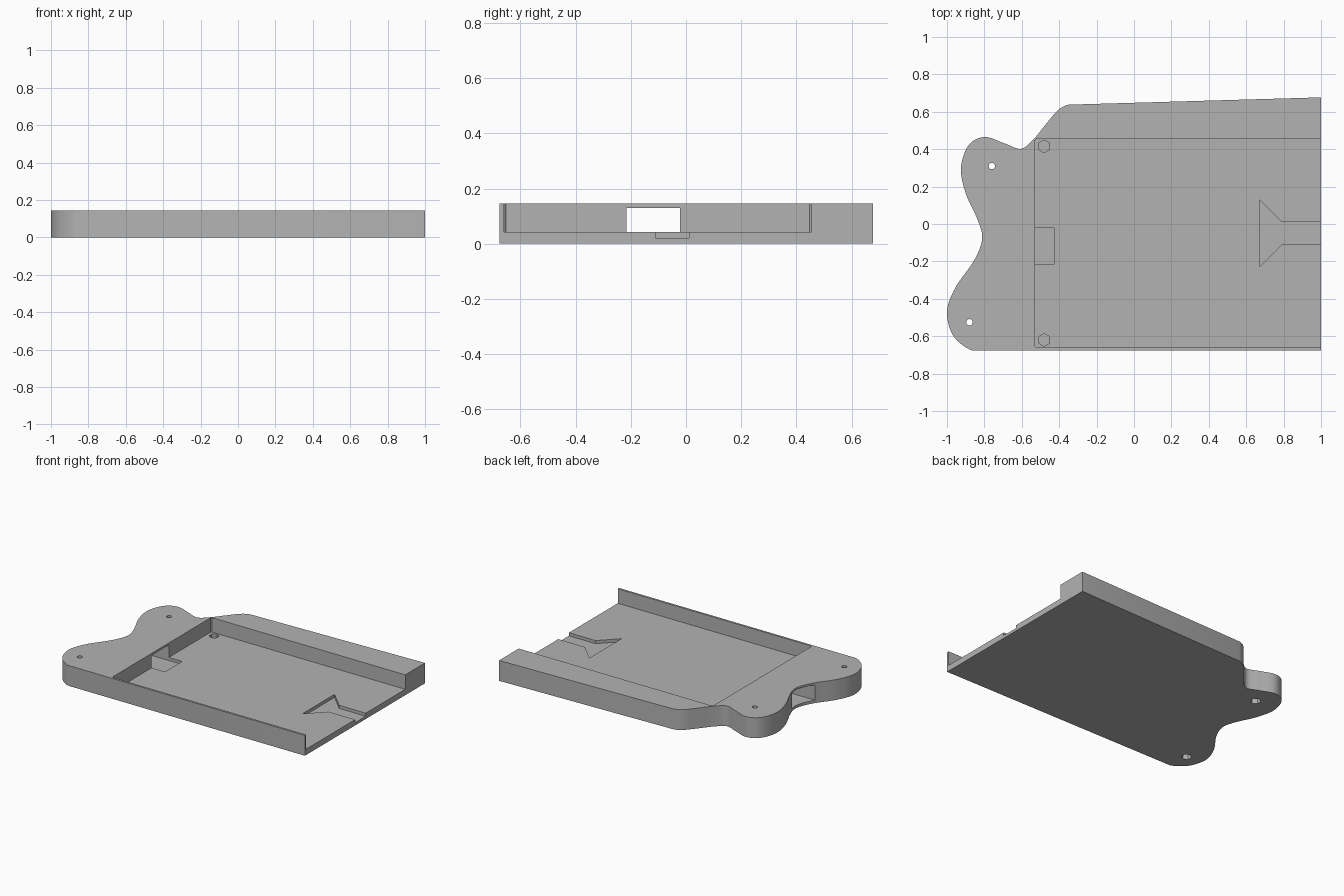
import bpy, bmesh, math
from mathutils import Vector

default = bpy.data.objects.get("Cube")
if default:
    bpy.data.objects.remove(default, do_unlink=True)

HEIGHT, FLOOR, RECESS = 0.145, 0.042, 0.02

grey = bpy.data.materials.new("plain grey")
grey.use_nodes = True
grey.diffuse_color = (0.45, 0.45, 0.45, 1)
grey.node_tree.nodes["Principled BSDF"].inputs["Base Color"].default_value = (0.45, 0.45, 0.45, 1)


def prism(name, points, z0, z1):
    """Extrude a flat outline from z0 to z1."""
    bm = bmesh.new()
    face = bm.faces.new([bm.verts.new((p[0], p[1], z0)) for p in points])
    top = bmesh.ops.extrude_face_region(bm, geom=[face])["geom"]
    bmesh.ops.translate(bm, vec=(0, 0, z1 - z0),
                        verts=[v for v in top if isinstance(v, bmesh.types.BMVert)])
    bmesh.ops.recalc_face_normals(bm, faces=bm.faces)
    mesh = bpy.data.meshes.new(name)
    bm.to_mesh(mesh)
    bm.free()
    mesh.materials.append(grey)
    obj = bpy.data.objects.new(name, mesh)
    bpy.context.collection.objects.link(obj)
    return obj


def spline(pts, steps=8):
    """Smooth curve through all points but the first and last, which set the end directions."""
    out = []
    for a, b, c, d in zip(pts, pts[1:], pts[2:], pts[3:]):
        a, b, c, d = map(Vector, (a, b, c, d))
        for i in range(steps):
            t = i / steps
            out.append(0.5 * (2 * b + (c - a) * t + (2 * a - 5 * b + 4 * c - d) * t ** 2
                              + (3 * b - a - 3 * c + d) * t ** 3))
    return out + [Vector(pts[-2])]


def ngon(x, y, r, n):
    return [(x + r * math.sin(math.tau * i / n), y + r * math.cos(math.tau * i / n)) for i in range(n)]


def rect(x0, x1, y0, y1):
    return [(x0, y0), (x1, y0), (x1, y1), (x0, y1)]


def cut(points, z0, z1):
    """Subtract a prism from the tray."""
    cutter = prism("cutter", points, z0, z1)
    cutter.hide_render = True
    mod = tray.modifiers.new("cut", "BOOLEAN")
    mod.operation, mod.solver, mod.object = "DIFFERENCE", "EXACT", cutter
    bpy.context.view_layer.objects.active = tray
    bpy.ops.object.modifier_apply(modifier=mod.name)
    bpy.data.objects.remove(cutter, do_unlink=True)


# Tray body with a wavy end
wave = spline([(-0.3, 0.64), (-0.35, 0.638), (-0.405, 0.61), (-0.47, 0.535), (-0.54, 0.45),
               (-0.605, 0.402), (-0.69, 0.43), (-0.8, 0.465), (-0.885, 0.42), (-0.925, 0.3),
               (-0.9, 0.165), (-0.835, 0.02), (-0.812, -0.08), (-0.855, -0.195), (-0.955, -0.34),
               (-1, -0.47), (-0.965, -0.6), (-0.87, -0.675), (-0.8, -0.675)])
tray = prism("tray", [(1, 0.677)] + wave + [(1, -0.675)], 0, HEIGHT)

# Main pocket, open at one end, with small corner bevels
cut([(1.1, 0.455), (-0.522, 0.455), (-0.53, 0.447), (-0.53, -0.652), (-0.522, -0.66), (1.1, -0.66)],
    FLOOR, 0.3)

# Passage through the wavy end and its floor recess
cut(rect(-1.1, -0.425, -0.215, -0.022), RECESS, 0.13)

# Flared slot in the floor at the open end
cut([(1.1, 0.01), (0.79, 0.01), (0.67, 0.13), (0.67, -0.23), (0.79, -0.11), (1.1, -0.11)],
    RECESS, 0.1)

# Hexagonal sockets in the pocket corners
for y in (0.415, -0.62):
    cut(ngon(-0.48, y, 0.034, 6), RECESS, 0.1)

# Screw holes with hexagonal sockets underneath
for x, y in ((-0.76, 0.31), (-0.88, -0.525)):
    cut(ngon(x, y, 0.017, 24), -0.1, 0.3)
    cut(ngon(x, y, 0.034, 6), -0.1, 0.04)

bpy.ops.object.select_all(action="DESELECT")
tray.select_set(True)
bpy.context.view_layer.objects.active = tray
bpy.ops.object.shade_smooth_by_angle(angle=math.radians(30))
